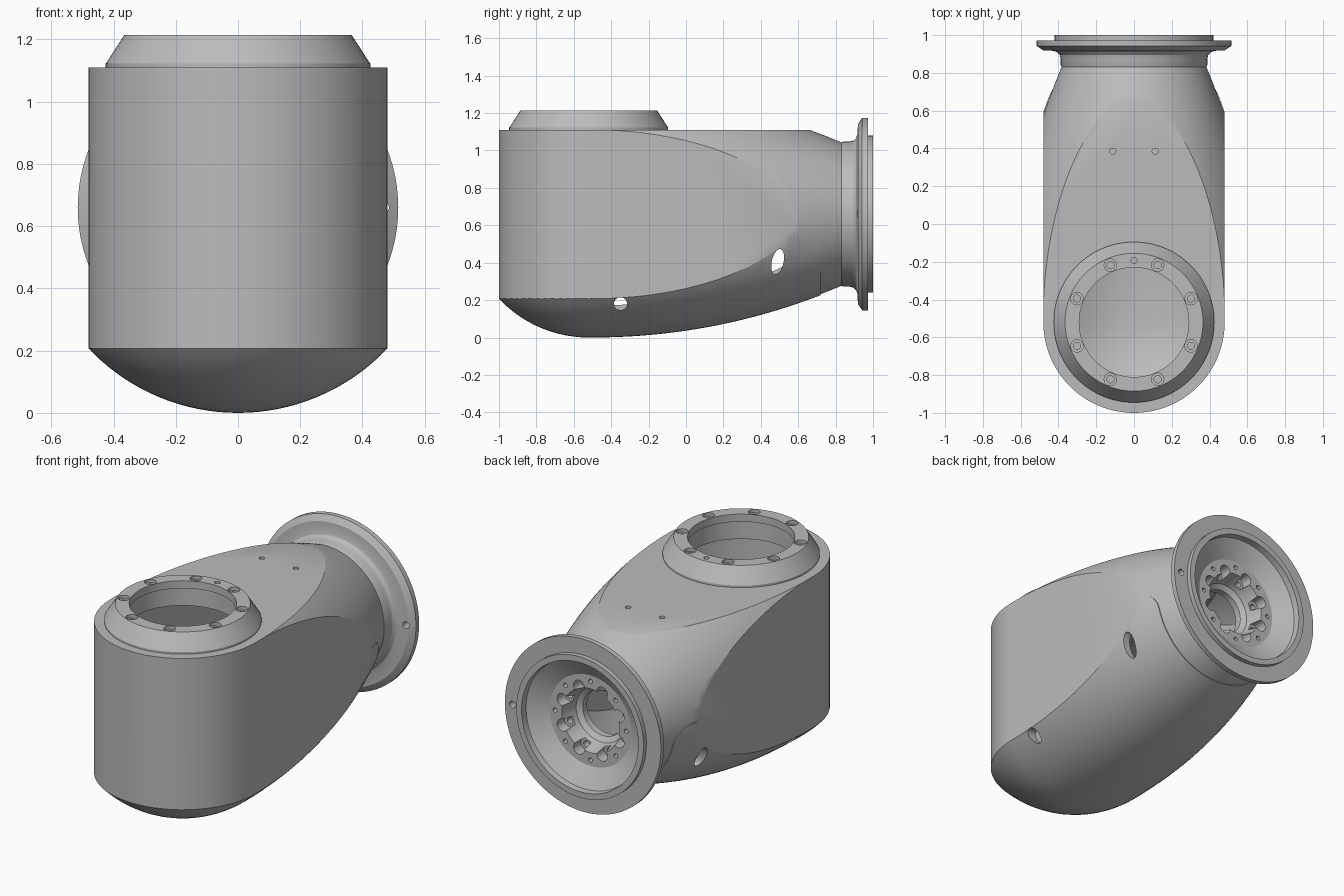
import bpy, bmesh
from math import sin, cos, pi, tau
from mathutils import Vector

cube = bpy.data.objects.get("Cube")
if cube:
    bpy.data.objects.remove(cube, do_unlink=True)

grey = bpy.data.materials.new("cast_grey")
grey.use_nodes = True
COLOUR = (0.5, 0.5, 0.5, 1)
grey.diffuse_color = COLOUR
grey.node_tree.nodes["Principled BSDF"].inputs["Base Color"].default_value = COLOUR

AXIS_Z = 0.66      # height of the horizontal axis
POST_Y = -0.52     # position of the vertical axis
R = 0.66           # largest casing radius
HALF = 0.48        # half width between the flat cheeks
TOP = 1.11


def lathe(bm, profile, axis, centre, steps=96):
    """Spin (radius, height) points about an axis through centre."""
    cx, cy, cz = centre
    place = {"x": lambda r, h: (h, cy + r, cz),
             "y": lambda r, h: (cx + r, h, cz),
             "z": lambda r, h: (cx + r, cy, h)}[axis]
    vs = [bm.verts.new(place(r, h)) for r, h in profile]
    es = [bm.edges.new((a, b)) for a, b in zip(vs, vs[1:])]
    if profile[0][0] > 0:
        es.append(bm.edges.new((vs[-1], vs[0])))
    direction = Vector([float(axis == k) for k in "xyz"])
    bmesh.ops.spin(bm, geom=vs + es, cent=centre, axis=direction,
                   angle=tau, steps=steps, use_merge=True)
    bmesh.ops.remove_doubles(bm, verts=bm.verts[:], dist=1e-5)


def drill(bm, axis, centre, r, lo, hi, steps=24):
    lathe(bm, [(0, lo), (r, lo), (r, hi), (0, hi)], axis, centre, steps)


def extrude(bm, points, axis, lo, hi):
    """Extrude a flat outline along x (y,z points) or z (x,y points)."""
    put = (lambda p: (lo, *p)) if axis == "x" else (lambda p: (*p, lo))
    face = bm.faces.new([bm.verts.new(put(p)) for p in points])
    new = bmesh.ops.extrude_face_region(bm, geom=[face])["geom"]
    shift = (hi - lo, 0, 0) if axis == "x" else (0, 0, hi - lo)
    bmesh.ops.translate(bm, vec=shift,
                        verts=[g for g in new if isinstance(g, bmesh.types.BMVert)])


def finish(name, bm):
    bmesh.ops.recalc_face_normals(bm, faces=bm.faces[:])
    mesh = bpy.data.meshes.new(name)
    bm.to_mesh(mesh)
    bm.free()
    mesh.materials.append(grey)
    ob = bpy.data.objects.new(name, mesh)
    bpy.context.collection.objects.link(ob)
    return ob


def boolean(target, tool, operation):
    mod = target.modifiers.new(operation, "BOOLEAN")
    mod.operation, mod.object, mod.solver = operation, tool, "EXACT"
    bpy.context.view_layer.objects.active = target
    bpy.ops.object.modifier_apply(modifier=mod.name)
    bpy.data.objects.remove(tool, do_unlink=True)


def smooth(ob):
    bpy.ops.object.select_all(action="DESELECT")
    ob.select_set(True)
    bpy.context.view_layer.objects.active = ob
    bpy.ops.object.shade_smooth_by_angle(angle=0.5)


def bullet(name, inset, end, step=0.0):
    """Round-nosed body tapering to the back; step thins its rear part."""
    prof = []
    for i in range(25):
        a = pi / 2 * i / 24
        prof.append(((R - inset) * sin(a), POST_Y - (R - inset) * cos(a)))
    for i in range(1, 25):
        t = i / 24
        y = POST_Y + (end - POST_Y) * t
        drop = 0.275 * ((y - POST_Y) / 1.36) ** 2.1
        prof.append((R - inset - drop - step * min(1, t * 1.5), y))
    bm = bmesh.new()
    lathe(bm, prof + [(0, end)], "y", (0, 0, AXIS_Z), 128)
    return finish(name, bm)


def post(name, half, lo, hi):
    """Upright slab with a half-round front."""
    pts = [(half * cos(a), POST_Y + half * sin(a))
           for a in (pi + pi * i / 64 for i in range(65))]
    bm = bmesh.new()
    extrude(bm, pts + [(half, 1.2), (-half, 1.2)], "z", lo, hi)
    return finish(name, bm)


# Casing: thinner rear body plus a slightly raised lower cover
casing = bullet("casing", 0.0005, 0.84, 0.005)
cover = bullet("cover", 0, 0.835)
corner = [(0.61 + 0.11 * cos(a), 0.55 + 0.11 * sin(a))
          for a in (pi / 2 * i / 12 for i in range(13))]
bm = bmesh.new()
extrude(bm, [(-2, -1), (0.72, -1)] + corner + [(-2, AXIS_Z)], "x", -1, 1)
boolean(cover, finish("cover_outline", bm), "INTERSECT")
boolean(casing, cover, "UNION")
boolean(casing, post("outer_slab", HALF, -1, TOP), "INTERSECT")

# Hollow inside
cavity = bullet("cavity", 0.04, 0.9)
boolean(cavity, post("inner_slab", HALF - 0.04, -1, TOP - 0.04), "INTERSECT")
boolean(casing, cavity, "DIFFERENCE")

# Openings in the casing
bm = bmesh.new()
drill(bm, "z", (0, POST_Y, 0), 0.31, 0.95, 1.3, 96)
for s in (-1, 1):
    drill(bm, "z", (s * 0.112, 0.385, 0), 0.016, 1.085, 1.2)
    drill(bm, "x", (0, -0.35, 0.18), 0.035, s * 0.38, s * 0.6)
    slot = [(0.49 + 0.032 * cos(a) + 0.012 * sin(a), 0.405 + 0.068 * sin(a))
            for a in (tau * i / 32 for i in range(32))]
    extrude(bm, slot, "x", s * 0.37, s * 0.6)
boolean(casing, finish("casing_holes", bm), "DIFFERENCE")
smooth(casing)

# Top mounting ring with counterbored bolt holes
bm = bmesh.new()
lathe(bm, [(0.425, 1.1), (0.425, 1.122), (0.365, 1.215), (0.29, 1.215),
           (0.29, 1.17), (0.305, 1.17), (0.305, 1.06), (0.33, 1.06), (0.33, 1.1)],
      "z", (0, POST_Y, 0))
top_ring = finish("top_ring", bm)
bm = bmesh.new()
for i in range(8):
    a = tau * (i + 0.5) / 8
    lathe(bm, [(0, 1.15), (0.019, 1.15), (0.019, 1.195), (0.033, 1.195),
               (0.033, 1.3), (0, 1.3)],
          "z", (0.327 * cos(a), POST_Y + 0.327 * sin(a), 0), 20)
drill(bm, "z", (0, POST_Y + 0.327, 0), 0.016, 1.16, 1.3)
boolean(top_ring, finish("ring_holes", bm), "DIFFERENCE")
smooth(top_ring)

# Rear flange with dished face and hub
bm = bmesh.new()
lathe(bm, [(0.37, 0.8), (0.388, 0.842), (0.388, 0.875), (0.393, 0.895),
           (0.407, 0.91), (0.43, 0.917), (0.48, 0.919), (0.515, 0.942),
           (0.515, 0.972), (0.42, 0.972), (0.42, 1.0), (0.385, 1.0),
           (0.382, 0.962), (0.36, 0.95), (0.27, 0.9), (0.19, 0.9),
           (0.165, 0.8), (0.135, 0.78), (0.135, 0.74), (0.3, 0.74)],
      "y", (0, 0, AXIS_Z))
flange = finish("flange", bm)
bm = bmesh.new()
for i in range(8):
    a, b = tau * (i + 0.5) / 8, tau * i / 8
    lathe(bm, [(0, 0.78), (0.018, 0.78), (0.018, 0.83), (0.036, 0.83),
               (0.036, 1.1), (0, 1.1)],
          "y", (0.2 * cos(a), 0, AXIS_Z + 0.2 * sin(a)), 20)
    drill(bm, "y", (0.235 * cos(b), 0, AXIS_Z + 0.235 * sin(b)), 0.013, 0.86, 1.1, 16)
drill(bm, "y", (0.465, 0, AXIS_Z), 0.02, 0.9, 1.1)
boolean(flange, finish("flange_holes", bm), "DIFFERENCE")
smooth(flange)
